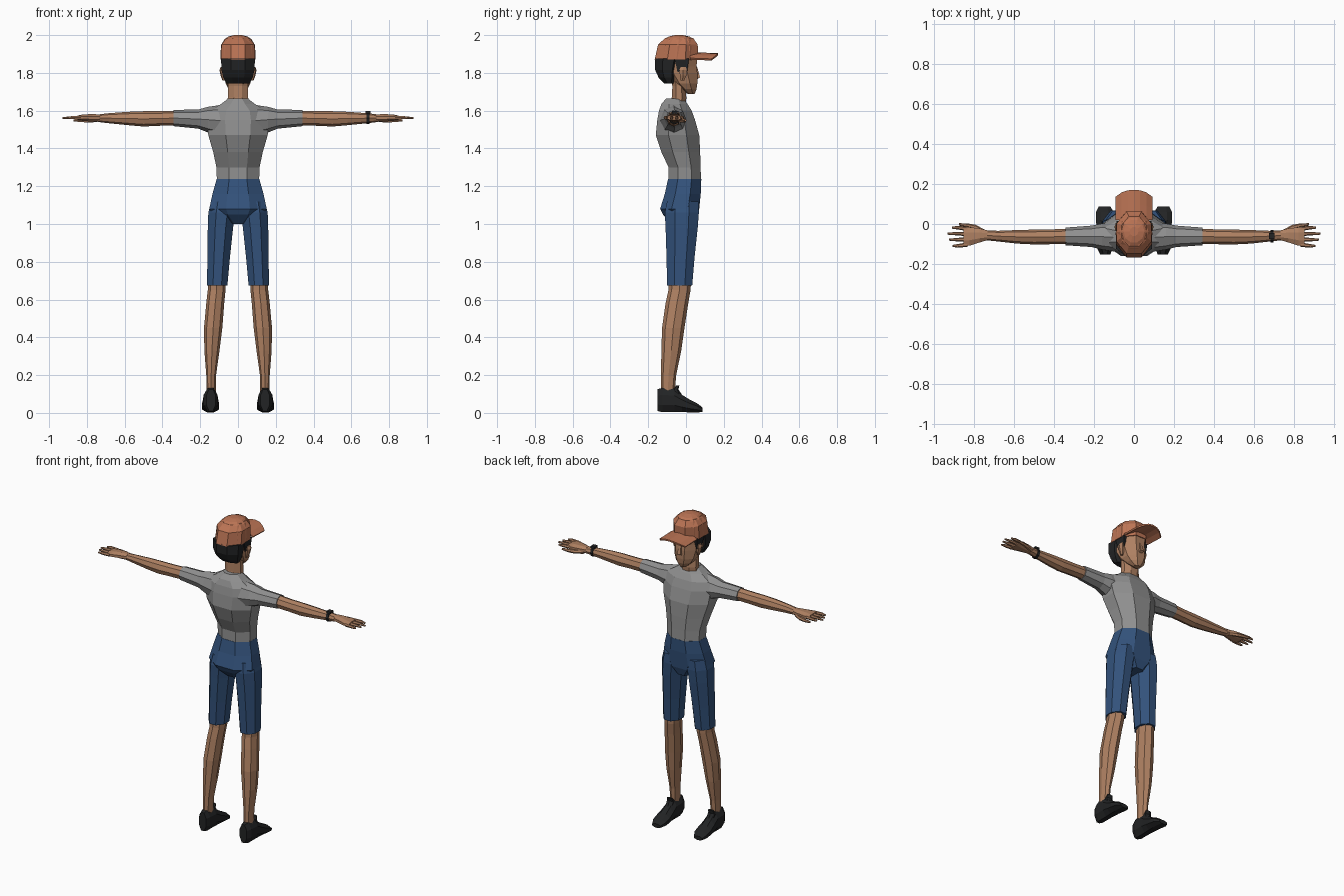
import bpy, bmesh, math
from mathutils import Vector


def material(name, rgb):
    m = bpy.data.materials.new(name)
    m.diffuse_color = (*rgb, 1)
    return m


SKIN = material("skin", (0.42, 0.215, 0.12))
SHIRT = material("shirt grey", (0.28, 0.28, 0.28))
DENIM = material("shorts blue", (0.033, 0.085, 0.20))
CAP = material("cap orange", (0.50, 0.175, 0.09))
BLACK = material("hair and shoe black", (0.016, 0.017, 0.018))


def finish(name, bm, mat, mirror=False):
    bmesh.ops.recalc_face_normals(bm, faces=bm.faces)
    me = bpy.data.meshes.new(name)
    bm.to_mesh(me)
    bm.free()
    me.materials.append(mat)
    ob = bpy.data.objects.new(name, me)
    bpy.context.collection.objects.link(ob)
    if mirror:
        mod = ob.modifiers.new("Mirror", "MIRROR")
        mod.use_mirror_merge = False
    return ob


def loft(name, mat, axis, rings, n=8, flat=False, mirror=False):
    """Skin through polygons along an axis; ring = (t, u0, u1, v0, v1)."""
    bm = bmesh.new()
    off = math.pi / n if flat else 0
    k = 1 / math.cos(off)
    loops = []
    for t, u0, u1, v0, v1 in rings:
        loop = []
        for i in range(n):
            a = 2 * math.pi * i / n + off
            u = (u0 + u1) / 2 + (u1 - u0) / 2 * k * math.cos(a)
            v = (v0 + v1) / 2 + (v1 - v0) / 2 * k * math.sin(a)
            co = {"x": (t, u, v), "y": (u, t, v), "z": (u, v, t)}[axis]
            loop.append(bm.verts.new(co))
        loops.append(loop)
    for a, b in zip(loops, loops[1:]):
        for i in range(n):
            j = (i + 1) % n
            bm.faces.new((a[i], a[j], b[j], b[i]))
    bm.faces.new(loops[0])
    bm.faces.new(loops[-1])
    return finish(name, bm, mat, mirror)


def column(name, mat, rings, **kw):
    """Upright centred loft; ring = (z, half width, back y, front y)."""
    return loft(name, mat, "z", [(z, -w, w, a, b) for z, w, a, b in rings], **kw)


# Shirt body
column("shirt_body", SHIRT, [
    (1.235, .112, -.093, .08), (1.30, .114, -.092, .077), (1.38, .131, -.13, .075),
    (1.47, .157, -.16, .07), (1.55, .165, -.152, .048), (1.60, .15, -.143, .03),
    (1.635, .09, -.13, .008), (1.665, .05, -.105, -.015)], flat=True)

# Sleeves
loft("sleeve", SHIRT, "x", [
    (.08, -.14, .005, 1.46, 1.632), (.16, -.128, .002, 1.485, 1.62),
    (.21, -.115, -.008, 1.505, 1.606), (.342, -.106, -.018, 1.518, 1.604)], mirror=True)

# Bare arms
loft("arm", SKIN, "x", [
    (.32, -.100, -.024, 1.522, 1.600), (.42, -.101, -.027, 1.520, 1.597),
    (.50, -.102, -.028, 1.516, 1.597), (.58, -.098, -.030, 1.523, 1.594),
    (.68, -.087, -.034, 1.533, 1.587), (.74, -.081, -.031, 1.54, 1.58)], mirror=True)

# Palms, fingers and thumbs
loft("palm", SKIN, "x", [
    (.73, -.080, -.032, 1.542, 1.580), (.77, -.092, -.022, 1.542, 1.582),
    (.82, -.108, -.016, 1.546, 1.580), (.85, -.110, -.016, 1.550, 1.574)],
    flat=True, mirror=True)
for i, (y, tip) in enumerate([(-.024, .908), (-.050, .93), (-.076, .922), (-.103, .905)]):
    s = (y + .062) * .15
    loft(f"finger_{i + 1}", SKIN, "x", [
        (.83, y - .011, y + .011, 1.552, 1.573),
        (.88, y - .009 + s, y + .009 + s, 1.554, 1.572),
        (tip, y - .005 + s, y + .005 + s, 1.556, 1.566)], n=6, mirror=True)
loft("thumb", SKIN, "x", [
    (.745, -.052, -.028, 1.538, 1.562), (.79, -.030, -.004, 1.536, 1.560),
    (.83, -.016, .003, 1.538, 1.558), (.872, -.008, .004, 1.543, 1.555)], n=6, mirror=True)

# Wristband on one wrist
loft("wristband", BLACK, "x", [
    (.680, -.092, -.029, 1.528, 1.592), (.696, -.091, -.029, 1.529, 1.591)])
loft("wristband_face", BLACK, "x", [
    (.674, -.075, -.045, 1.585, 1.597), (.702, -.075, -.045, 1.585, 1.597)], n=4, flat=True)

# Shorts: hips and two legs
column("shorts_hips", DENIM, [
    (1.238, .113, -.095, .081), (1.16, .135, -.112, .078), (1.08, .152, -.137, .07),
    (1.05, .13, -.122, .067), (1.0, .05, -.075, .05)], flat=True)
loft("shorts_leg", DENIM, "z", [
    (1.12, .02, .142, -.10, .066), (1.06, .015, .157, -.112, .068),
    (.98, .026, .16, -.108, .062), (.82, .043, .162, -.103, .045),
    (.675, .056, .164, -.10, .033)], flat=True, mirror=True)

# Bare lower legs
loft("lower_leg", SKIN, "z", [
    (.70, .064, .160, -.09, .027), (.65, .066, .160, -.093, .024),
    (.58, .073, .168, -.108, .012), (.45, .083, .180, -.127, -.008),
    (.33, .098, .178, -.130, -.025), (.20, .116, .168, -.133, -.052),
    (.10, .118, .167, -.133, -.06)], mirror=True)

# Shoes with tongue
loft("shoe", BLACK, "y", [
    (-.152, .118, .168, .01, .125), (-.125, .108, .182, .004, .133),
    (-.062, .108, .182, .004, .128), (-.02, .104, .186, .004, .095),
    (.02, .100, .190, .003, .07), (.06, .102, .189, .003, .05),
    (.088, .118, .176, .004, .028)], flat=True, mirror=True)
loft("shoe_tongue", BLACK, "z", [
    (.07, .118, .168, -.075, -.01), (.125, .124, .166, -.066, -.042),
    (.145, .128, .162, -.050, -.036)], n=6, flat=True, mirror=True)

# Neck
column("neck", SKIN, [
    (1.62, .058, -.095, -.002), (1.67, .054, -.075, .002), (1.73, .053, -.072, -.006),
    (1.80, .055, -.085, .0)], flat=True)

# Head with jaw
column("head", SKIN, [
    (1.687, .022, .012, .045), (1.715, .05, -.035, .056), (1.745, .066, -.075, .06),
    (1.80, .076, -.12, .06), (1.835, .078, -.13, .056), (1.885, .08, -.14, .06)], flat=True)

# Nose
column("nose", SKIN, [
    (1.767, .010, .045, .060), (1.776, .013, .045, .074), (1.80, .009, .045, .068),
    (1.835, .006, .045, .058)], n=4, flat=True)

# Ears
loft("ear", SKIN, "z", [
    (1.76, .068, .082, -.030, -.008), (1.785, .070, .092, -.035, .004),
    (1.815, .072, .098, -.038, .008), (1.832, .074, .092, -.030, .002)],
    n=6, mirror=True)

# Hair: back of the head plus sideburns
column("hair", BLACK, [
    (1.745, .062, -.115, -.062), (1.775, .078, -.145, -.045), (1.815, .087, -.163, -.035),
    (1.875, .09, -.165, -.02)], flat=True)
loft("sideburn", BLACK, "z", [
    (1.805, .06, .082, -.045, .006), (1.875, .06, .087, -.06, .016)],
    n=4, flat=True, mirror=True)

# Cap crown
column("cap_crown", CAP, [
    (1.872, .092, -.167, .066), (1.945, .091, -.152, .066), (1.978, .072, -.122, .047),
    (1.992, .052, -.095, .022), (2.0, .022, -.06, -.015)], n=10, flat=False)
column("cap_band", CAP, [
    (1.870, .091, -.166, .064), (1.95, .088, -.148, .062), (1.984, .062, -.11, .038)],
    flat=True)

# Arched cap brim
bm = bmesh.new()
rows = []
for i in range(7):
    s = i / 3 - 1
    x = .09 * s
    tip = .17 - .035 * abs(s) ** 2.5
    z = 1.904 - .03 * s * s
    rows.append([bm.verts.new((x, .02 + (tip - .02) * f, z - .004 * f)) for f in (0, .5, 1)])
for a, b in zip(rows, rows[1:]):
    for j in range(2):
        bm.faces.new((a[j], b[j], b[j + 1], a[j + 1]))
brim = finish("cap_brim", bm, CAP)
solid = brim.modifiers.new("Thickness", "SOLIDIFY")
solid.thickness = .01
solid.offset = 0
